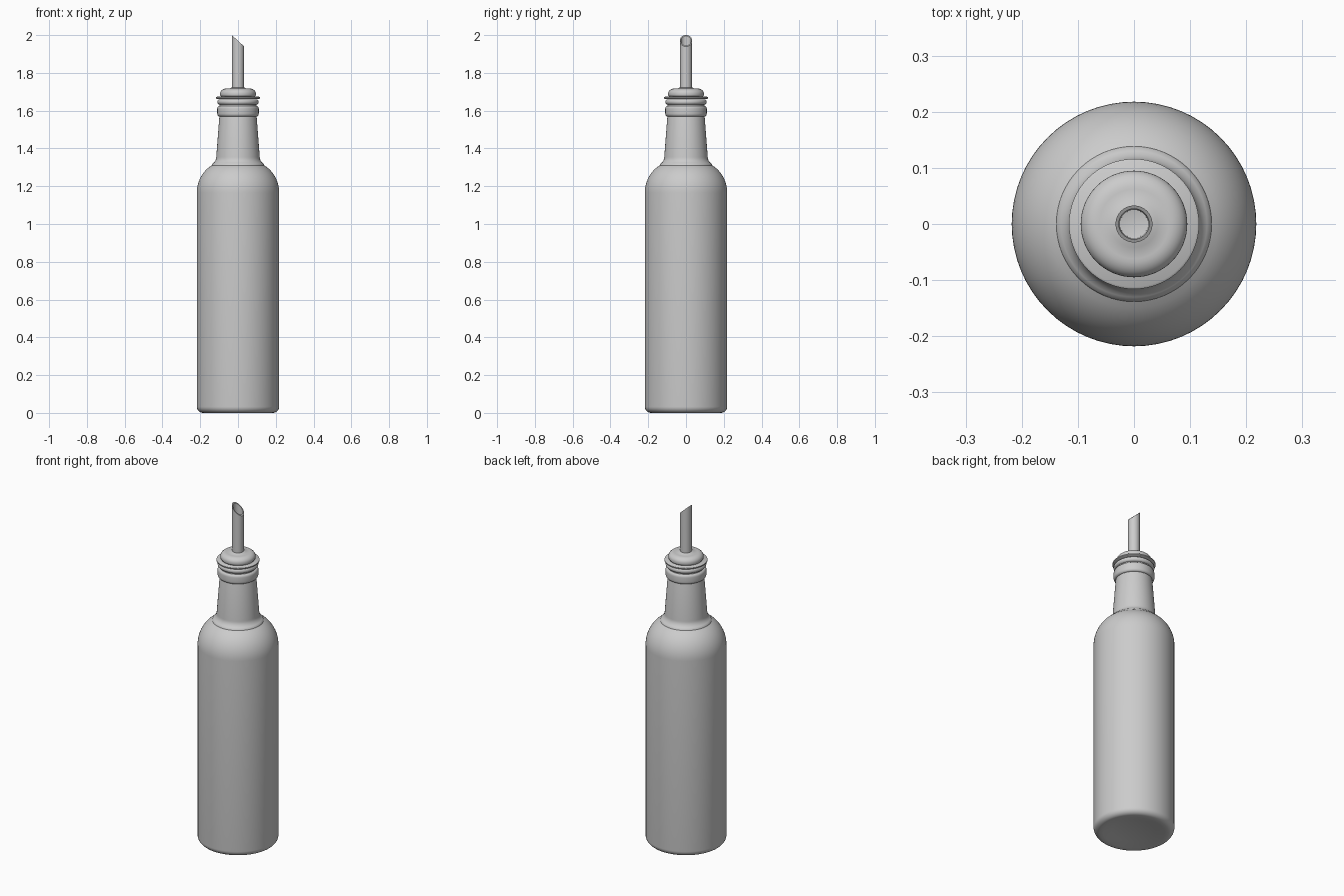
import bpy
import bmesh
from math import pi, sin, cos, radians

cube = bpy.data.objects.get("Cube")
if cube:
    bpy.data.objects.remove(cube, do_unlink=True)

grey = bpy.data.materials.new("plain grey")
grey.use_nodes = True
GREY = (0.6, 0.6, 0.6, 1)
grey.diffuse_color = GREY
grey.node_tree.nodes["Principled BSDF"].inputs["Base Color"].default_value = GREY


def arc(r, z, rx, rz, start, end, n=8):
    """Points of an elliptical arc around (r, z), angles in degrees."""
    angles = [radians(start + (end - start) * i / n) for i in range(n + 1)]
    return [(r + rx * cos(a), z + rz * sin(a)) for a in angles]


def lathe(name, profile, sides=64, slant=None):
    """Spin a (radius, height) profile around z; slant = (start height, slope)."""
    bm = bmesh.new()
    rings = []
    for r, z in profile:
        if r < 1e-5:
            rings.append([bm.verts.new((0, 0, z))] * sides)
            continue
        ring = []
        for i in range(sides):
            a = 2 * pi * i / sides
            x = r * cos(a)
            dz = -x * slant[1] if slant and z > slant[0] else 0
            ring.append(bm.verts.new((x, r * sin(a), z + dz)))
        rings.append(ring)
    for low, high in zip(rings, rings[1:]):
        for i in range(sides):
            j = (i + 1) % sides
            # Rings on the axis share one vertex, so those faces become triangles
            corners = list(dict.fromkeys((low[i], low[j], high[j], high[i])))
            bm.faces.new(corners)
    bmesh.ops.recalc_face_normals(bm, faces=bm.faces)
    mesh = bpy.data.meshes.new(name)
    bm.to_mesh(mesh)
    bm.free()
    mesh.materials.append(grey)
    obj = bpy.data.objects.new(name, mesh)
    bpy.context.collection.objects.link(obj)
    bpy.ops.object.select_all(action="DESELECT")
    obj.select_set(True)
    bpy.context.view_layer.objects.active = obj
    bpy.ops.object.shade_smooth_by_angle(angle=radians(40))


# Bottle: shallow punt, rounded foot, straight body, domed shoulder, tapered neck
bottle = [(0, 0.015), (0.12, 0.012), (0.165, 0)]
bottle += arc(0.185, 0.033, 0.033, 0.033, -90, 0)
bottle += arc(0.068, 1.165, 0.15, 0.165, 0, 62, 12)
bottle += arc(0.165, 1.355, 0.05, 0.045, 235, 180, 6)
bottle += [(0.099, 1.565)]
# Rolled finish at the mouth: a tall bead, a groove and a smaller bead
bottle += arc(0.098, 1.585, 0.012, 0.016, -90, 0, 5)
bottle += arc(0.098, 1.61, 0.012, 0.016, 0, 90, 5)
bottle += arc(0.098, 1.646, 0.012, 0.014, -90, 90, 8)
bottle += [(0, 1.66)]
lathe("bottle", bottle)

# Thin flange under the stopper
lathe("stopper_flange", [(0, 1.662), (0.112, 1.662), (0.116, 1.665),
                         (0.116, 1.671), (0.112, 1.674), (0, 1.674)])

# Stopper with a rounded top edge and a collar round the spout
stopper = [(0, 1.672), (0.088, 1.672)]
stopper += arc(0.085, 1.685, 0.01, 0.01, -60, 0, 4)
stopper += arc(0.062, 1.69, 0.033, 0.027, 0, 90, 8)
stopper += [(0.042, 1.718), (0.036, 1.722), (0, 1.722)]
lathe("stopper", stopper)

# Hollow pouring spout, sliced at a slant
spout = [(0.031, 1.70), (0.033, 1.97), (0.027, 1.97), (0.025, 1.73), (0, 1.725)]
lathe("spout", spout, sides=32, slant=(1.9, 0.92))
